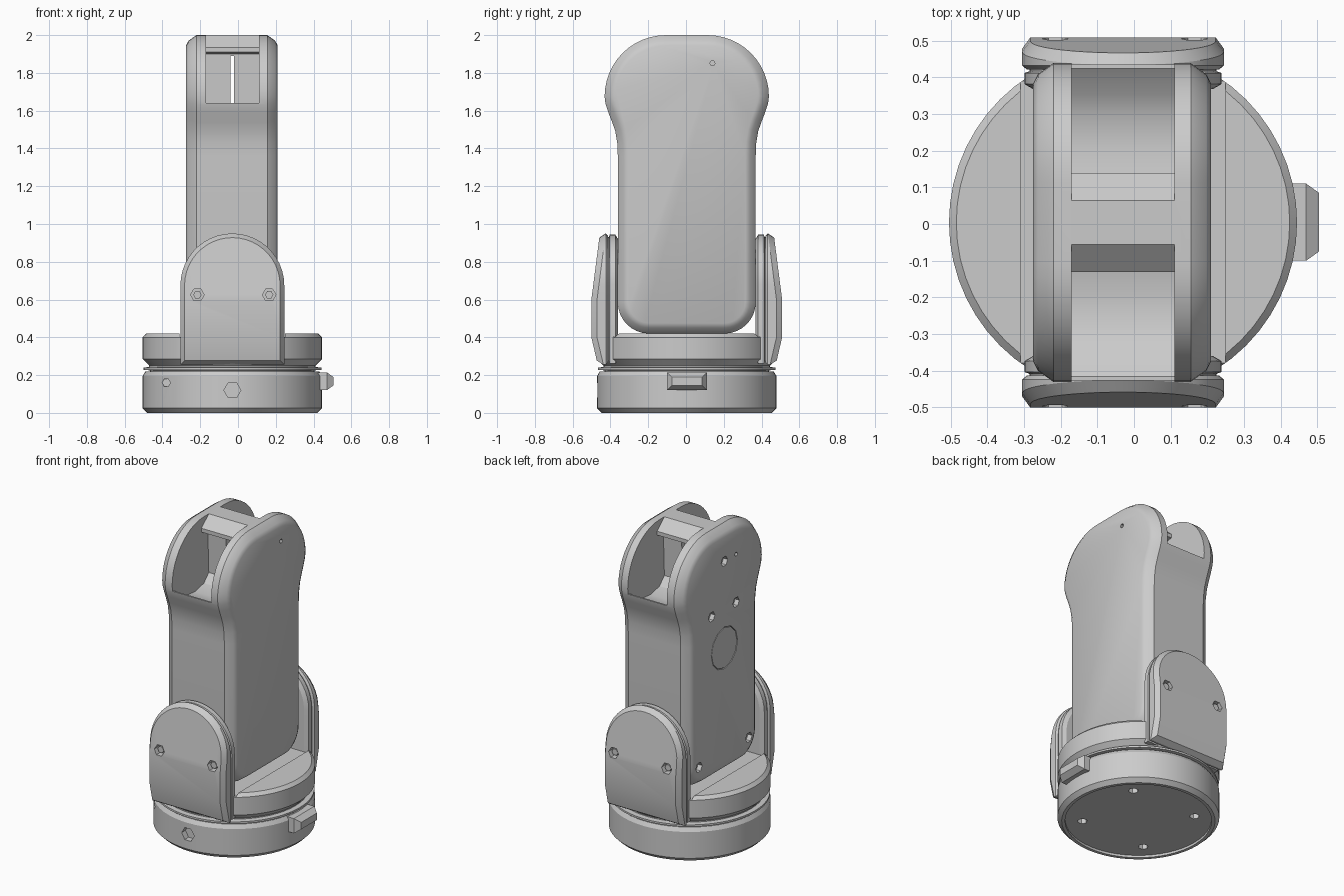
import bpy, bmesh
from math import sin, cos, pi, radians
from mathutils import Vector

if "Cube" in bpy.data.objects:
    bpy.data.objects.remove(bpy.data.objects["Cube"])

CX, CY = -0.03, 0.004          # vertical axis of the machine


def arc(cx, cy, r, a0, a1, n):
    return [(cx + r * cos(radians(a0 + (a1 - a0) * i / n)),
             cy + r * sin(radians(a0 + (a1 - a0) * i / n))) for i in range(n + 1)]


def circle(cx, cy, r, n):
    return arc(cx, cy, r, 0, 360, n)[:-1]


def mirrored(half):
    return half + [(-x, y) for x, y in reversed(half)]


def inset(points, d):
    """Move a counter-clockwise outline inward by d."""
    out, n = [], len(points)
    for i in range(n):
        p, a, b = (Vector(points[j % n]) for j in (i, i - 1, i + 1))
        e, f = (p - a).normalized(), (b - p).normalized()
        m = Vector((-e.y - f.y, e.x + f.x)).normalized()
        out.append(p + m * d / max(0.5, m.dot(Vector((-e.y, e.x)))))
    return out


def loft(name, points, axis, layers, shape=None):
    """Solid made of one outline repeated along an axis: layers = (position, inset)."""
    place = {'X': lambda a, b, t: (t, a, b),
             'Y': lambda a, b, t: (a, t, b),
             'Z': lambda a, b, t: (a, b, t)}[axis]
    bm = bmesh.new()
    rings = [[bm.verts.new(place(a, b, t)) for a, b in inset(points, d)] for t, d in layers]
    n = len(points)
    bm.faces.new(rings[0])
    bm.faces.new(rings[-1])
    for r, s in zip(rings, rings[1:]):
        for i in range(n):
            bm.faces.new((r[i], r[(i + 1) % n], s[(i + 1) % n], s[i]))
    if shape:
        shape(bm)
    bmesh.ops.recalc_face_normals(bm, faces=bm.faces)
    mesh = bpy.data.meshes.new(name)
    bm.to_mesh(mesh)
    bm.free()
    ob = bpy.data.objects.new(name, mesh)
    bpy.context.collection.objects.link(ob)
    return ob


def activate(ob):
    bpy.ops.object.select_all(action='DESELECT')
    ob.select_set(True)
    bpy.context.view_layer.objects.active = ob


def cut(target, points, axis, start, end):
    tool = loft("cutter", points, axis, [(start, 0), (end, 0)])
    tool.hide_render = True
    mod = target.modifiers.new("cut", 'BOOLEAN')
    mod.operation, mod.solver, mod.object = 'DIFFERENCE', 'EXACT', tool
    activate(target)
    bpy.ops.object.modifier_apply(modifier=mod.name)
    bpy.data.objects.remove(tool)


def rect(x0, x1, y0, y1):
    return [(x0, y0), (x1, y0), (x1, y1), (x0, y1)]


# Base drum with underside recess, screw holes and front sockets
disc = circle(CX, CY, 0.475, 56)
base = loft("base", disc, 'Z', [(0, 0.025), (0.025, 0), (0.195, 0), (0.22, 0.015)])
cut(base, circle(CX, CY, 0.43, 56), 'Z', -0.1, 0.015)
for k in range(4):
    a = pi / 4 + k * pi / 2
    cut(base, circle(CX + 0.33 * cos(a), CY + 0.33 * sin(a), 0.03, 6), 'Z', -0.1, 0.05)
cut(base, circle(CX, 0.12, 0.045, 6), 'Y', -0.6, -0.43)
cut(base, circle(-0.38, 0.16, 0.022, 6), 'Y', -0.6, -0.29)

# Cable connector on the side of the base
loft("connector", rect(-0.1, 0.11, 0.12, 0.215), 'X', [(0.38, 0), (0.47, 0), (0.505, 0.025)])

# Turntable bearing and turntable
loft("bearing", disc, 'Z', [(0.21, 0.04), (0.225, 0.04), (0.228, 0.004), (0.24, 0.004),
                            (0.243, 0.035), (0.27, 0.035)])
turntable = loft("turntable", disc, 'Z', [(0.25, 0.035), (0.285, 0), (0.40, 0), (0.42, 0.02)])
cut(turntable, rect(-0.31, 0.25, -0.38, 0.39), 'Z', 0.40, 0.6)


# Shoulder brackets: an inner disc and an outer cap on both sides
def taper(side):
    def shape(bm):
        for z in (0.6, 0.4):
            bmesh.ops.bisect_plane(bm, geom=bm.verts[:] + bm.edges[:] + bm.faces[:],
                                   plane_co=(0, 0, z), plane_no=(0, 0, 1))
        for v in bm.verts:
            out = abs(v.co.y - CY)
            if out > 0.47:
                lean = 0.045 * max(0, (v.co.z - 0.6) / 0.35) + 0.035 * max(0, (0.4 - v.co.z) / 0.15)
                v.co.y -= side * lean
    return shape


plate = [(CX - 0.275, 0.255), (CX + 0.275, 0.255)] + arc(CX, 0.675, 0.275, 0, 180, 22)
for side, label in ((-1, "front"), (1, "back")):
    def at(*layers):
        return [(CY + side * y, d) for y, d in layers]
    loft(label + "_shoulder_disc", plate, 'Y',
         at((0.364, 0.03), (0.378, 0.006), (0.408, 0.006), (0.413, 0.02), (0.43, 0.02)))
    cap = loft(label + "_shoulder_cap", plate, 'Y',
               at((0.418, 0.012), (0.428, 0), (0.475, 0), (0.505, 0.022)), taper(side))
    for x in (-0.215, 0.165):
        s, e = CY + side * 0.462, CY + side * 0.6
        cut(cap, circle(x, 0.625, 0.036, 6), 'Y', s, e)
        loft(label + "_shoulder_screw", circle(x, 0.625, 0.022, 6), 'Y',
             at((0.45, 0), (0.488, 0)))

# Upper arm: bone-shaped outline in the side view, chamfered on both faces
outline = mirrored(arc(0.20, 0.585, 0.165, -90, 0, 8)
                   + [(0.365, 1.36), (0.368, 1.43), (0.378, 1.49), (0.395, 1.54),
                      (0.415, 1.59), (0.43, 1.635)]
                   + arc(0.11, 1.675, 0.325, 0, 90, 12))
outline = [(y + CY, z) for y, z in outline]
arm = loft("upper_arm", outline, 'X', [(-0.275, 0.055), (-0.262, 0.03), (-0.22, 0),
                                       (0.155, 0), (0.197, 0.03), (0.21, 0.055)])

# Elbow fork: hollow on front and back, leaving a web and a bridge at the top
hollow = [(0.6, 1.64), (0.6, 2.1), (0.04, 2.1), (0.06, 2.0), (0.135, 1.935), (0.135, 1.91),
          (0.07, 1.90), (0.06, 1.62), (0.11, 1.57), (0.2, 1.55), (0.29, 1.56), (0.35, 1.585),
          (0.42, 1.64)]
cut(arm, [(y + CY, z) for y, z in hollow], 'X', -0.17, 0.11)
cut(arm, [(CY - y, z) for y, z in reversed(hollow)], 'X', -0.17, 0.11)
cut(arm, rect(-0.04, -0.02, 1.60, 1.89), 'Y', -0.2, 0.2)

# Cover disc and screw holes on the left face, pin hole on the right face
for y, z in ((0, 1.79), (0.13, 1.48), (-0.12, 1.48), (-0.25, 0.555), (0.26, 0.555)):
    cut(arm, circle(y, z, 0.033, 6), 'X', -0.4, -0.245)
cut(arm, circle(0, 1.23, 0.135, 12), 'X', -0.4, -0.266)
loft("arm_cover", circle(0, 1.23, 0.13, 12), 'X', [(-0.274, 0), (-0.26, 0)])
for y, z in ((0.14, 1.85), (-0.12, 1.79)):
    cut(arm, circle(y, z, 0.014, 6), 'X', *((0.19, 0.4) if y > 0 else (-0.4, -0.25)))

# Shade everything smooth but keep the hard edges
for ob in list(bpy.data.objects):
    activate(ob)
    bpy.ops.object.shade_smooth_by_angle(angle=radians(28))
